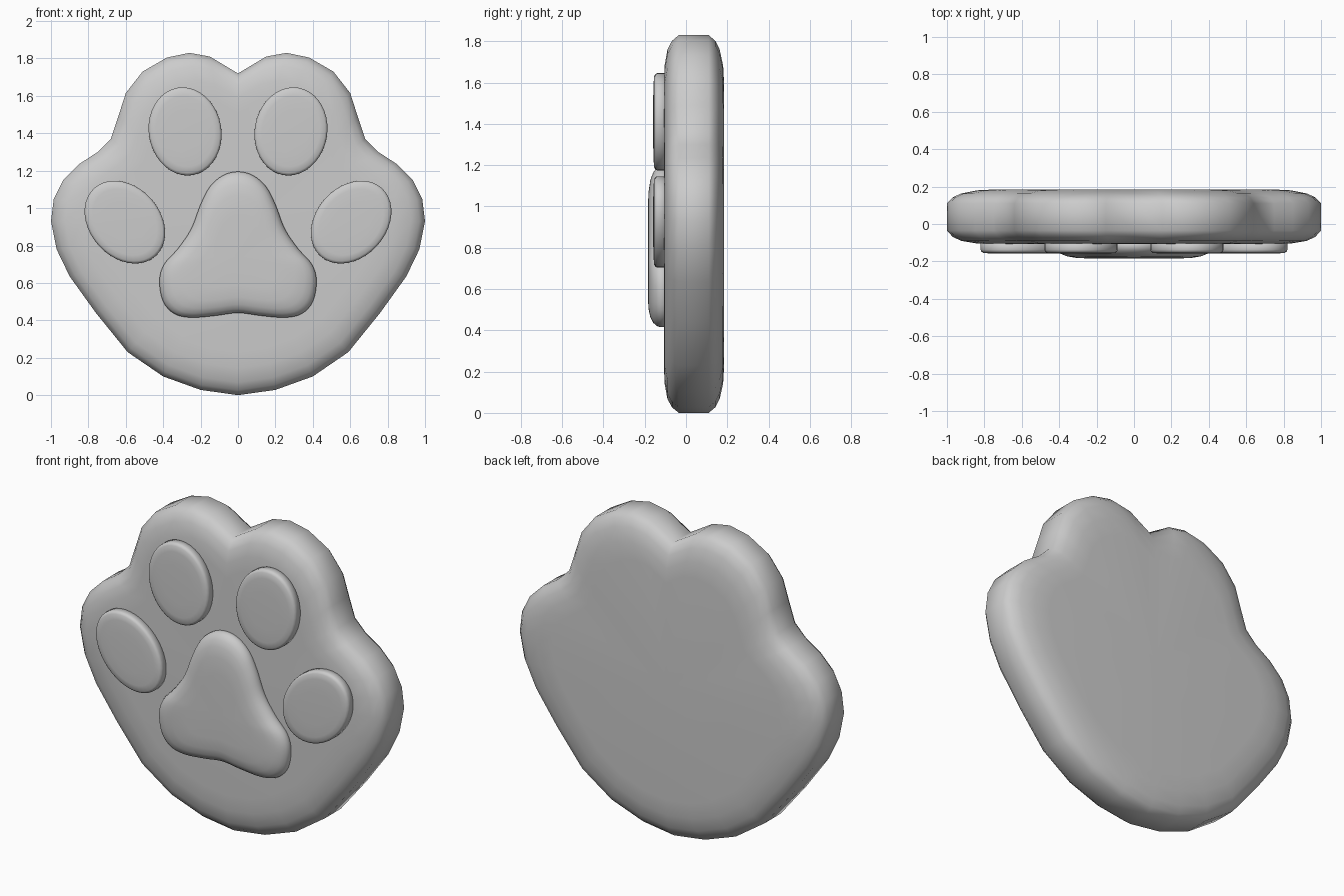
import bpy, bmesh
from math import sin, cos, pi, radians

if "Cube" in bpy.data.objects:
    bpy.data.objects.remove(bpy.data.objects["Cube"])


def cushion(name, outline, centre, rings):
    """Loft scaled copies of an x-z outline through (scale, y) rings and cap both ends."""
    cx, cz = centre
    bm = bmesh.new()
    loops = [[bm.verts.new((cx + (x - cx) * s, y, cz + (z - cz) * s)) for x, z in outline]
             for s, y in rings]
    n = len(outline)
    for a, b in zip(loops, loops[1:]):
        for i in range(n):
            j = (i + 1) % n
            bm.faces.new((a[i], a[j], b[j], b[i]))
    for loop, (s, y) in ((loops[0], rings[0]), (loops[-1], rings[-1])):
        mid = bm.verts.new((cx, y, cz))
        for i in range(n):
            bm.faces.new((loop[i], loop[(i + 1) % n], mid))
    bmesh.ops.recalc_face_normals(bm, faces=bm.faces)
    for f in bm.faces:
        f.smooth = True
    mesh = bpy.data.meshes.new(name)
    bm.to_mesh(mesh)
    bm.free()
    obj = bpy.data.objects.new(name, mesh)
    bpy.context.collection.objects.link(obj)
    return obj


def mirrored(half):
    """Close a right-hand half outline whose ends lie on x = 0."""
    return half + [(-x, z) for x, z in half[-2:0:-1]]


def rounded(pts, steps=4):
    """Closed Catmull-Rom curve through the points."""
    out, n = [], len(pts)
    for i in range(n):
        p = [pts[(i + k) % n] for k in (-1, 0, 1, 2)]
        for s in range(steps):
            t = s / steps
            out.append(tuple(0.5 * (2 * b + (c - a) * t + (2 * a - 5 * b + 4 * c - d) * t ** 2
                                    + (3 * b - a - 3 * c + d) * t ** 3)
                             for a, b, c, d in zip(*p)))
    return out


def ellipse(cx, cz, rx, rz, lean, n=40):
    """Ellipse leaning towards +x by an angle in degrees."""
    a = radians(lean)
    pts = []
    for i in range(n):
        u, v = rx * cos(2 * pi * i / n), rz * sin(2 * pi * i / n)
        pts.append((cx + u * cos(a) + v * sin(a), cz - u * sin(a) + v * cos(a)))
    return pts


# Paw body
body = [(0, 0), (0.2, 0.028), (0.4, 0.1), (0.59, 0.23), (0.76, 0.44), (0.9, 0.635),
        (0.97, 0.78), (1.0, 0.93), (0.985, 1.05), (0.935, 1.15), (0.85, 1.235),
        (0.75, 1.3), (0.68, 1.37), (0.64, 1.49), (0.6, 1.615), (0.51, 1.73),
        (0.38, 1.805), (0.26, 1.83), (0.15, 1.81), (0, 1.72)]
cushion("paw_body", mirrored(body), (0, 0.9),
        [(0.74, -0.107), (0.84, -0.104), (0.925, -0.09), (0.97, -0.068), (1, -0.035),
         (1, 0.11), (0.97, 0.142), (0.925, 0.163), (0.84, 0.18), (0.74, 0.185)])

# Main pad
pad = [(0, 1.195), (0.08, 1.175), (0.15, 1.115), (0.2, 1.02), (0.25, 0.89), (0.32, 0.785),
       (0.395, 0.7), (0.42, 0.61), (0.4, 0.5), (0.34, 0.435), (0.25, 0.415),
       (0.12, 0.425), (0, 0.44)]
cushion("main_pad", rounded(mirrored(pad)), (0, 0.74),
        [(1, -0.09), (1, -0.125), (0.98, -0.143), (0.93, -0.16), (0.85, -0.173),
         (0.72, -0.182), (0.5, -0.185)])

# Toe pads on both sides
toe_rings = [(1, -0.09), (1, -0.138), (0.985, -0.147), (0.94, -0.154), (0.8, -0.157),
             (0.5, -0.159)]
for side, tag in ((1, "right"), (-1, "left")):
    for part, (cx, cz, rx, rz, lean) in (("upper_toe", (0.283, 1.41, 0.194, 0.237, 10)),
                                         ("outer_toe", (0.605, 0.925, 0.188, 0.245, 42))):
        cushion(f"{part}_pad_{tag}", ellipse(side * cx, cz, rx, rz, side * lean),
                (side * cx, cz), toe_rings)
